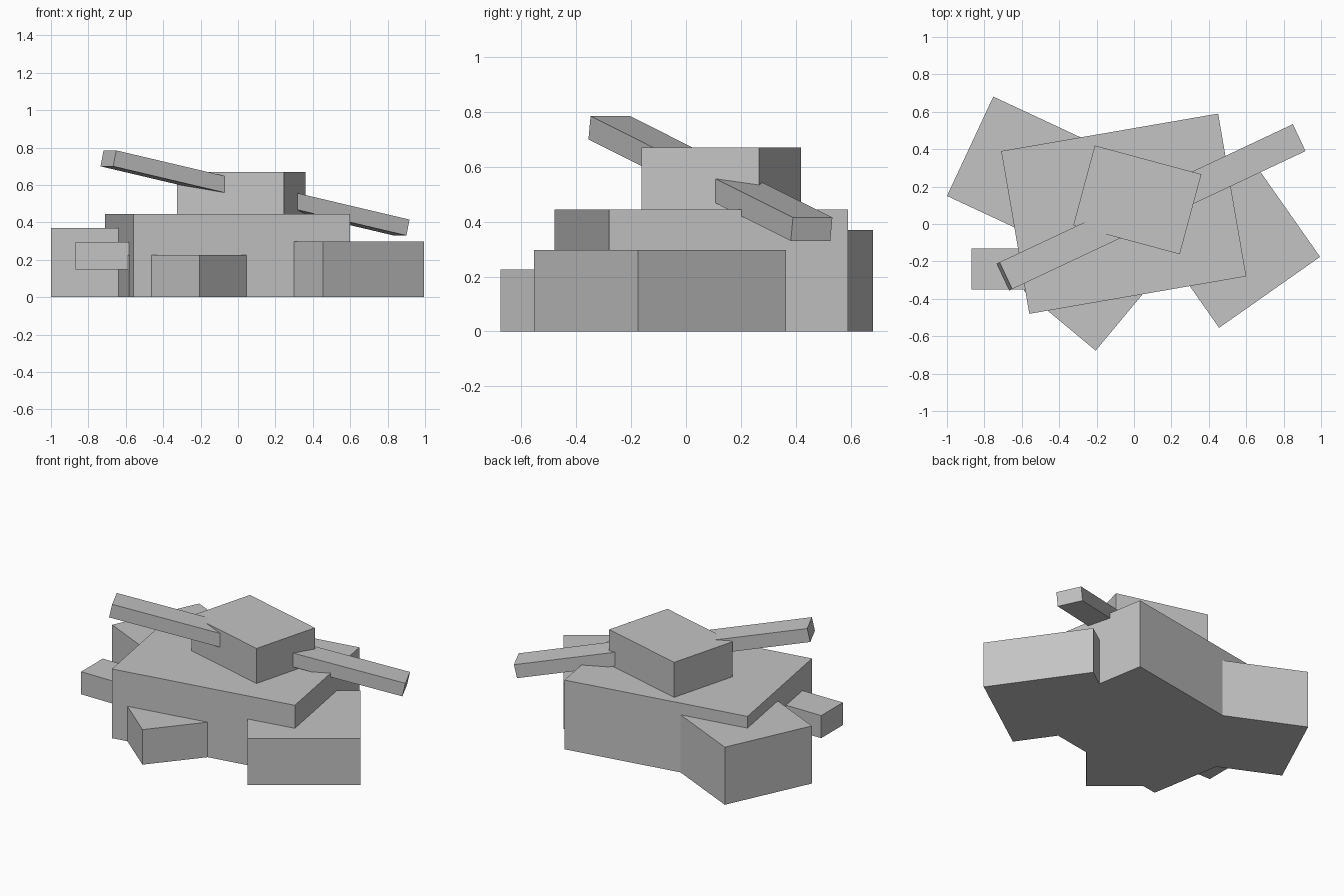
import bpy
from math import radians
from mathutils import Euler, Vector

if "Cube" in bpy.data.objects:
    bpy.data.objects.remove(bpy.data.objects["Cube"], do_unlink=True)

# One plain grey for every part
grey = bpy.data.materials.new("plain_grey")
grey.use_nodes = True
colour = (0.55, 0.55, 0.55, 1.0)
grey.diffuse_color = colour
grey.node_tree.nodes["Principled BSDF"].inputs["Base Color"].default_value = colour


def box(name, centre, size, yaw=0, pitch=0):
    """Box with flat faces, turned about z after tilting about its own y."""
    bpy.ops.mesh.primitive_cube_add(size=1, location=centre)
    part = bpy.context.object
    part.name = part.data.name = name
    part.scale = size
    part.rotation_euler = (0, radians(pitch), radians(yaw))
    part.data.materials.append(grey)
    return part


def corner_block(name, corner, size, yaw):
    """Block standing on the ground, growing along its own axes from one corner."""
    length, width, height = size
    offset = Vector((length / 2, width / 2, height / 2))
    offset.rotate(Euler((0, 0, radians(yaw))))
    box(name, Vector((*corner, 0)) + offset, (abs(length), abs(width), height), yaw)


# Main body and the turret on it
box("main_body", (-0.055, 0.055, 0.2225), (1.177, 0.883, 0.445), yaw=9.8)
box("turret", (0.0175, 0.129, 0.54), (0.59, 0.443, 0.26), yaw=-15.1)

# Long sloping beam through the turret
box("long_beam", (0.091, 0.089, 0.5575), (1.772, 0.159, 0.087), yaw=25.2, pitch=12.05)

# Ground blocks that push into the body
corner_block("back_right_block", (-1.0, 0.15), (0.75, 0.586, 0.37), -25)
corner_block("left_block", (0.455, -0.555), (0.66, 0.66, 0.297), 35.1)
corner_block("front_block", (-0.205, -0.677), (0.5, 0.5, 0.225), 50.2)

# Short raised stub on the right
box("side_stub", (-0.66, -0.24, 0.222), (0.42, 0.22, 0.145))
